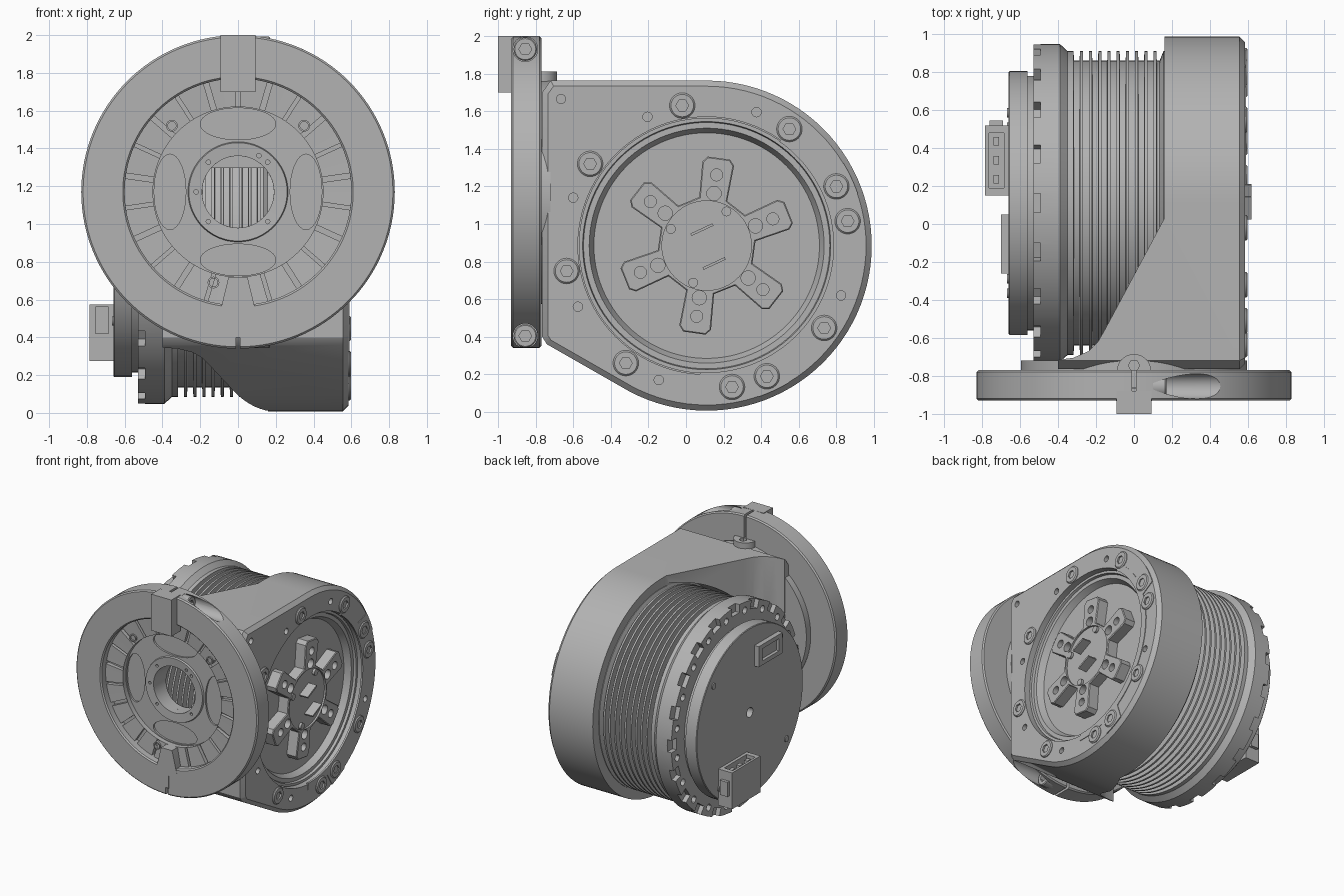
import bpy, bmesh
from math import sin, cos, pi, radians
from mathutils import Vector, Matrix, Euler

if "Cube" in bpy.data.objects:
    bpy.data.objects.remove(bpy.data.objects["Cube"])

CY, CZ = 0.11, 0.885      # motor axis
RZ = 1.17                 # clamp ring axis height
metal = bpy.data.materials.new("light_grey_metal")
metal.use_nodes = True
GREY = (0.45, 0.45, 0.45, 1)
metal.diffuse_color = GREY
metal.node_tree.nodes["Principled BSDF"].inputs["Base Color"].default_value = GREY


def finish(name, bm):
    bmesh.ops.remove_doubles(bm, verts=bm.verts, dist=1e-5)
    bmesh.ops.recalc_face_normals(bm, faces=bm.faces)
    me = bpy.data.meshes.new(name)
    bm.to_mesh(me)
    bm.free()
    me.materials.append(metal)
    ob = bpy.data.objects.new(name, me)
    bpy.context.scene.collection.objects.link(ob)
    return ob


def lathe(name, profile, axis, center, seg=96, closed=False):
    """Spin (position along axis, radius) points around the x or y axis."""
    bm = bmesh.new()
    vs = [bm.verts.new((a, r, 0) if axis == "X" else (r, a, 0)) for a, r in profile]
    edges = [bm.edges.new(p) for p in zip(vs, vs[1:])]
    if closed:
        edges.append(bm.edges.new((vs[-1], vs[0])))
    ax = (1, 0, 0) if axis == "X" else (0, 1, 0)
    bmesh.ops.spin(bm, geom=vs + edges, cent=(0, 0, 0), axis=ax, angle=2 * pi, steps=seg)
    bmesh.ops.translate(bm, verts=bm.verts, vec=center)
    return finish(name, bm)


def prism(name, pts, axis, a0, a1, chamfer=0):
    """Extrude a flat outline along one axis, optionally chamfering the far cap."""
    put = {"X": lambda p, a: (a, p[0], p[1]), "Y": lambda p, a: (p[0], a, p[1]),
           "Z": lambda p, a: (p[0], p[1], a)}[axis]
    bm = bmesh.new()
    lo = [bm.verts.new(put(p, a0)) for p in pts]
    hi = [bm.verts.new(put(p, a1)) for p in pts]
    bm.faces.new(lo)
    cap = bm.faces.new(hi)
    for i in range(len(pts)):
        j = (i + 1) % len(pts)
        bm.faces.new((lo[i], lo[j], hi[j], hi[i]))
    bmesh.ops.recalc_face_normals(bm, faces=bm.faces)
    if chamfer:
        bmesh.ops.bevel(bm, geom=list(cap.edges), offset=chamfer, segments=1, affect="EDGES")
    return finish(name, bm)


def disc(u, v, r, seg=32, turn=0.0, squash=1.0):
    return [(u + r * cos(turn + 2 * pi * i / seg), v + squash * r * sin(turn + 2 * pi * i / seg))
            for i in range(seg)]


def box(name, center, size, rot=(0, 0, 0)):
    bm = bmesh.new()
    mat = Matrix.Translation(center) @ Euler(rot).to_matrix().to_4x4() @ Matrix.Diagonal((*size, 1))
    bmesh.ops.create_cube(bm, size=1, matrix=mat)
    return finish(name, bm)


def join(name, obs):
    bm = bmesh.new()
    for ob in obs:
        bm.from_mesh(ob.data)
        bpy.data.objects.remove(ob)
    return finish(name, bm)


def boolean(ob, cutters, op="DIFFERENCE"):
    """Apply every cutter to the object, then drop the cutters."""
    for c in cutters:
        m = ob.modifiers.new("cut", "BOOLEAN")
        m.operation, m.object, m.solver = op, c, "EXACT"
    dg = bpy.context.evaluated_depsgraph_get()
    me = bpy.data.meshes.new_from_object(ob.evaluated_get(dg))
    ob.modifiers.clear()
    ob.data = me
    for c in cutters:
        bpy.data.objects.remove(c)
    return ob


def polar(r, deg, u=CY, v=CZ):
    return u + r * cos(radians(deg)), v + r * sin(radians(deg))


# Housing: side outline intersected with the swept plan outline
side = [polar(0.878, 90 - 208 * i / 60) for i in range(61)]
side += [(-0.74, 0.36), (-0.765, 0.40), (-0.765, 1.70), (-0.72, 1.763)]
housing = prism("housing", side, "X", -0.7, 0.585, 0.03)
plan = [(0.7, 1.1), (0.16, 1.1), (0.16, 0.03), (-0.15, -0.55), (-0.19, -0.62), (-0.24, -0.67),
        (-0.32, -0.705), (-0.4, -0.715), (-0.4, -0.9), (0.7, -0.9)]
boolean(housing, [prism("plan", plan, "Z", -0.2, 2)], "INTERSECT")
small = [(-.665, 1.665), (-.205, 1.57), (.375, 1.595), (-.6, 1.14), (-.575, .56), (-.145, .17), (.825, .62)]
boolean(housing, [
    prism("bay", disc(CY, CZ, 0.82, 96), "X", -0.8, 0.155),
    prism("recess", disc(CY, CZ, 0.685, 96), "X", 0.42, 0.7),
    prism("bore", disc(0, RZ, 0.19, 48), "Y", -0.9, -0.6),
    join("pin_holes", [prism("h", disc(y, z, 0.025, 16), "X", 0.55, 0.7) for y, z in small])])

# Thin lobed cover band on the housing face
def band_r(d):
    return 0.85 if min(abs(d - 24.5), abs(d + 65)) < 7 else 0.73
sweep = [55 - 2 * i for i in range(75)]
prism("cover_band", [polar(band_r(d), d) for d in sweep] + [polar(0.675, d) for d in reversed(sweep)],
      "X", 0.575, 0.59)

# Socket-head bolts on the housing face
bolts = [(-.02, 1.63), (.55, 1.505), (.80, 1.20), (.86, 1.015), (.735, .447),
         (.43, .19), (.245, .133), (-.32, .26), (-.635, .75), (-.51, 1.32)]
heads = join("face_bolts", [prism("b", disc(y, z, 0.068, 32), "X", 0.56, 0.598, 0.008) for y, z in bolts])
boolean(heads, [join("hexes", [prism("h", disc(y, z, 0.034, 6), "X", 0.575, 0.7) for y, z in bolts])])

# Output rotor inside the recess
rotor = [(0.40, 0), (0.40, 0.68), (0.54, 0.68), (0.54, 0.66), (0.52, 0.655), (0.52, 0.625),
         (0.47, 0.60), (0.47, 0)]
lathe("rotor", rotor, "X", (0, CY, CZ))

# Six-armed output hub
arms = [82 - 60 * k for k in range(6)]
arm = [(.25, .075), (.44, .085), (.47, .06), (.47, -.06), (.44, -.085), (.25, -.075)]
star = []
for d in arms:
    c, s = cos(radians(d)), sin(radians(d))
    star += [(CY + r * c - t * s, CZ + r * s + t * c) for r, t in arm]
hub = prism("output_hub", star, "X", 0.46, 0.56, 0.006)
boolean(hub, [
    prism("dish", disc(CY, CZ, 0.238, 48), "X", 0.545, 0.7),
    join("arm_holes", [prism("h", disc(*polar(r, d), q, 20), "X", 0.50, 0.7)
                       for d in arms for r, q in ((0.38, 0.032), (0.28, 0.038))])])
for i, (y, z) in enumerate([(0.085, 0.97), (0.15, 0.79)]):
    box(f"contact_blade_{i}", (0.57, y, z), (0.1, 0.13, 0.014), (radians(25), 0, 0))
for i, d in enumerate((60, 155, 250)):
    prism(f"hub_pin_{i}", disc(*polar(0.21, d), 0.026, 16), "X", 0.53, 0.565)

# Finned motor body
fins = [(0.2, 0), (0.2, 0.80), (0.155, 0.80)]
for k in range(10):
    x = 0.135 - 0.0485 * k
    fins += [(x, 0.75), (x - 0.015, 0.75), (x - 0.0165, 0.80), (x - 0.032, 0.80)]
    if k < 9:
        fins += [(x - 0.0335, 0.75)]
fins += [(-0.36, 0.80), (-0.375, 0.80), (-0.375, 0)]
lathe("motor_fins", fins, "X", (0, CY, CZ))

# Castellated motor rim
rim = lathe("motor_rim", [(-0.35, 0), (-0.35, 0.80), (-0.39, 0.838), (-0.53, 0.838), (-0.53, 0.66),
                          (-0.53, 0)], "X", (0, CY, CZ))
notches, pockets = [], []
for k in range(20):
    d = 18 * k
    notches.append(box("n", (-0.53, *polar(0.83, d)), (0.075, 0.12, 0.10), (radians(d), 0, 0)))
    pockets.append(prism("p", disc(*polar(0.77, d + 9), 0.028, 12), "X", -0.6, -0.47))
boolean(rim, [join("notches", notches), join("pockets", pockets)])

# End cap with centre hole, screws and two connectors
cap = lathe("end_cap", [(-0.5, 0), (-0.5, 0.67), (-0.56, 0.67), (-0.56, 0.695), (-0.655, 0.695),
                        (-0.66, 0.69), (-0.66, 0)], "X", (0, CY, CZ))
boolean(cap, [prism("h", disc(CY, CZ, 0.04, 24), "X", -0.8, -0.56)])
for i, d in enumerate((40, 130, 220, 310)):
    prism(f"cap_screw_{i}", disc(*polar(0.62, d), 0.025, 16), "X", -0.668, -0.64)
plug = box("power_connector", (-0.72, 0.335, 0.425), (0.13, 0.37, 0.30))
boolean(plug, [box("c", (-0.725, 0.335, 0.58), (0.08, 0.29, 0.20)),
               box("d", (-0.72, 0.14, 0.49), (0.07, 0.06, 0.14))])
for i in range(3):
    box(f"power_pin_{i}", (-0.725, 0.235 + 0.1 * i, 0.51), (0.03, 0.045, 0.1))
box("power_latch", (-0.725, 0.53, 0.44), (0.07, 0.03, 0.12))
port = box("signal_connector", (-0.675, -0.105, 1.33), (0.05, 0.31, 0.17))
boolean(port, [box("c", (-0.70, -0.105, 1.33), (0.05, 0.22, 0.10))])

# Front hub: flange, toothed band and centre plate
face = lathe("front_hub", [(-0.72, .19), (-0.83, .19), (-0.835, .26), (-0.82, .265), (-0.82, .45),
                           (-0.86, .45), (-0.87, .61), (-0.78, .61), (-0.78, .595), (-0.72, .595)],
             "Y", (0, 0, RZ), closed=True)
slots = []
for k in range(22):
    d = 90 + 360 / 22 * k
    x, z = polar(0.525, d, 0, RZ)
    slots.append(box("s", (x, -0.87, z), (0.149, 0.07, 0.028 if k % 2 else 0.02), (0, -radians(d), 0)))
lobes = [prism("l", disc(0, RZ + s * 0.36, 0.20, 32, 0, 0.42), "Y", -0.9, -0.805) for s in (1, -1)]
lobes += [prism("l", disc(s * 0.36, RZ, 0.084, 32, 0, 2.38), "Y", -0.9, -0.805) for s in (1, -1)]
dots = [prism("d", disc(*polar(0.222, d, 0, RZ), 0.012, 12), "Y", -0.9, -0.8)
        for d in (45, 60, 135, 180, 225, 315)]
boolean(face, [join("slots", slots), join("lobes", lobes), join("dots", dots)])
for i, (x, z) in enumerate([(-.35, 1.52), (.35, 1.52), (-.13, .69)]):
    lathe(f"hub_screw_{i}", [(-0.80, .031), (-0.874, .031), (-0.874, .022), (-0.85, .022), (-0.85, 0)],
          "Y", (x, 0, z), 20)

# Split clamp ring with scooped screw seats
ring = lathe("clamp_ring", [(-0.77, .60), (-0.92, .60), (-0.93, .61), (-0.93, .82), (-0.92, .83),
                            (-0.78, .83), (-0.77, .82)], "Y", (0, 0, RZ), 128, True)
boolean(ring, [prism("scoop", disc(-0.855, z, 0.066, 32), "X", 0.1, 0.9) for z in (1.93, 0.405)]
        + [box("slit", (0, -0.85, z), (0.02, 0.3, 0.4)) for z in (1.9, 0.45)])
for i, z in enumerate((1.93, 0.405)):
    s = prism(f"clamp_screw_{i}", disc(-0.855, z, 0.062, 32), "X", 0.08, 0.17, 0.006)
    boolean(s, [prism("h", disc(-0.855, z, 0.034, 6), "X", 0.13, 0.3)])

# Alignment block, lower key and rear boss
box("top_block", (0, -0.94, 1.85), (0.185, 0.12, 0.30))
key = [(-.05, .72), (.05, .72), (.095, .535), (.095, .505), (.02, .505), (.02, .40),
       (-.02, .40), (-.02, .505), (-.095, .505), (-.095, .535)]
prism("lower_key", key, "Y", -0.932, -0.80)
boss = prism("rear_boss", disc(0, -0.775, 0.09, 32), "Z", 1.70, 1.81)
boolean(boss, [prism("h", disc(0, -0.745, 0.03, 6), "Z", 1.78, 1.9)])

# Smooth curved walls while keeping machined edges crisp
for ob in bpy.context.scene.objects:
    ob.select_set(ob.type == "MESH")
bpy.context.view_layer.objects.active = ring
bpy.ops.object.shade_smooth_by_angle(angle=radians(30))
